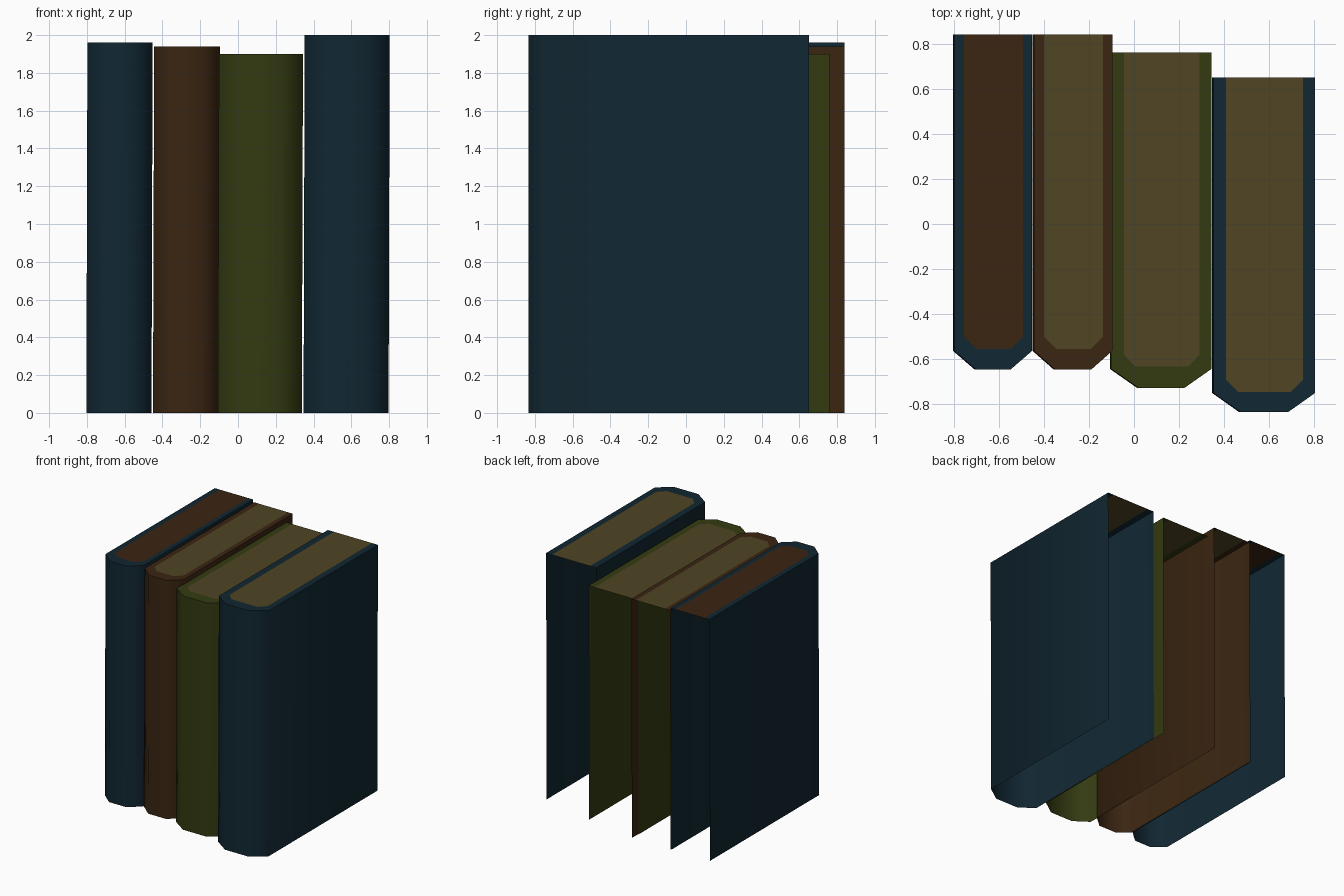
import bpy, bmesh, math

if "Cube" in bpy.data.objects:
    bpy.data.objects.remove(bpy.data.objects["Cube"])


def material(name, rgb):
    m = bpy.data.materials.new(name)
    m.diffuse_color = (*rgb, 1.0)
    m.use_nodes = True
    m.node_tree.nodes["Principled BSDF"].inputs["Base Color"].default_value = m.diffuse_color
    return m


navy = material("navy", (0.0055, 0.020, 0.032))
brown = material("brown", (0.043, 0.0185, 0.0056))
olive = material("olive green", (0.033, 0.043, 0.0055))
paper = material("old paper", (0.079, 0.058, 0.0185))

LEAN = 0.003  # covers lean very slightly to the right


def outline(x0, x1, back, shoulder, front, cut):
    # U-shaped outline, open at the back, with a chamfered spine
    return [(x0, back), (x0, shoulder), (x0 + cut, front),
            (x1 - cut, front), (x1, shoulder), (x1, back)]


def book(name, outer, inner, height, cover_mat, page_mat):
    bm = bmesh.new()
    low = [bm.verts.new((x - LEAN, y, 0)) for x, y in outer]
    top = [bm.verts.new((x + LEAN, y, height)) for x, y in outer]
    page = [bm.verts.new((x + LEAN, y, height)) for x, y in inner]
    for i in range(len(outer) - 1):
        # cover and spine walls, then the flat cover rim
        bm.faces.new((low[i], low[i + 1], top[i + 1], top[i]))
        bm.faces.new((top[i], top[i + 1], page[i + 1], page[i]))
    # page block top
    bm.faces.new(page).material_index = 1
    me = bpy.data.meshes.new(name)
    bm.to_mesh(me)
    bm.free()
    me.materials.append(cover_mat)
    me.materials.append(page_mat)
    ob = bpy.data.objects.new(name, me)
    bpy.context.collection.objects.link(ob)
    bpy.context.view_layer.objects.active = ob
    ob.select_set(True)
    bpy.ops.object.shade_smooth_by_angle(angle=math.radians(60))
    ob.select_set(False)


# four upright books, left to right
book("far_left_book",
     outline(-0.80, -0.455, 0.84, -0.563, -0.645, 0.095),
     outline(-0.757, -0.495, 0.84, -0.50, -0.555, 0.055),
     1.96, navy, brown)
book("centre_left_book",
     outline(-0.447, -0.099, 0.84, -0.563, -0.645, 0.093),
     outline(-0.402, -0.14, 0.84, -0.50, -0.555, 0.055),
     1.94, brown, paper)
book("centre_right_book",
     outline(-0.104, 0.341, 0.76, -0.643, -0.727, 0.12),
     outline(-0.048, 0.288, 0.76, -0.58, -0.632, 0.05),
     1.90, olive, paper)
book("far_right_book",
     outline(0.35, 0.80, 0.65, -0.75, -0.835, 0.12),
     outline(0.405, 0.747, 0.65, -0.69, -0.745, 0.055),
     2.0, navy, paper)
